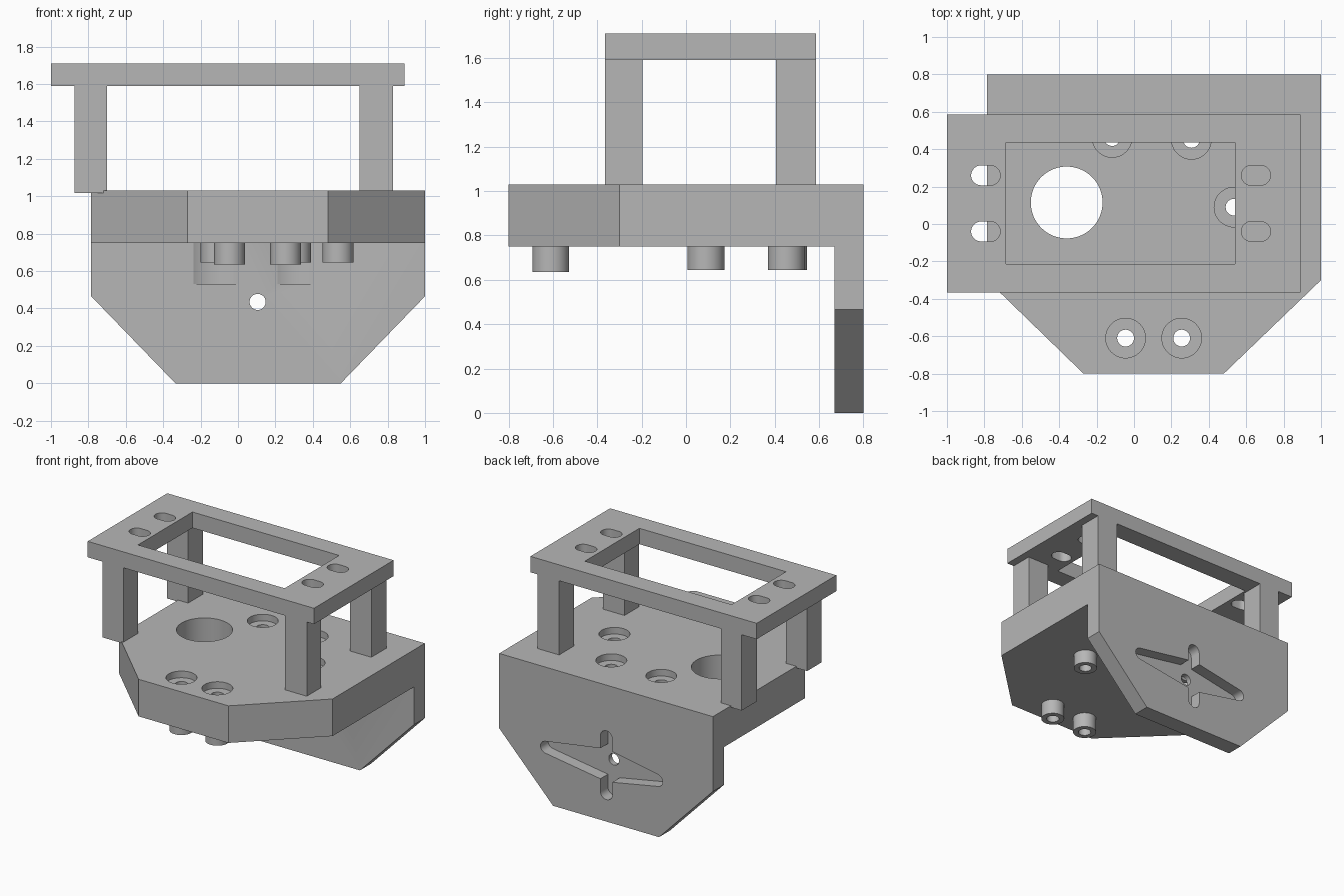
import bpy, bmesh
from math import pi, cos, sin, radians

cube = bpy.data.objects.get("Cube")
if cube:
    bpy.data.objects.remove(cube, do_unlink=True)

grey = bpy.data.materials.new("plain_grey")
grey.use_nodes = True
colour = (0.47, 0.47, 0.47, 1)
grey.diffuse_color = colour
grey.node_tree.nodes["Principled BSDF"].inputs["Base Color"].default_value = colour


def prism(name, outline, low, high, axis="z"):
    """Extrude a 2D outline along z (outline in x, y) or y (outline in x, z)."""
    place = (lambda u, v, w: (u, v, w)) if axis == "z" else (lambda u, v, w: (u, w, v))
    bm = bmesh.new()
    rings = [[bm.verts.new(place(u, v, w)) for u, v in outline] for w in (low, high)]
    for ring in rings:
        bm.faces.new(ring)
    count = len(outline)
    for i in range(count):
        j = (i + 1) % count
        bm.faces.new((rings[0][i], rings[0][j], rings[1][j], rings[1][i]))
    bmesh.ops.recalc_face_normals(bm, faces=bm.faces)
    mesh = bpy.data.meshes.new(name)
    bm.to_mesh(mesh)
    bm.free()
    mesh.materials.append(grey)
    obj = bpy.data.objects.new(name, mesh)
    bpy.context.collection.objects.link(obj)
    return obj


def arc(u, v, r, start, end, steps):
    angles = [radians(start + (end - start) * i / steps) for i in range(steps + 1)]
    return [(u + r * cos(a), v + r * sin(a)) for a in angles]


def circle(u, v, r, steps=48):
    return arc(u, v, r, 0, 360, steps)[:-1]


def box(u0, u1, v0, v1):
    return [(u0, v0), (u1, v0), (u1, v1), (u0, v1)]


def cut(obj, outline, low, high, axis="z"):
    """Subtract a prism and bake the result."""
    cutter = prism("cutter", outline, low, high, axis)
    cutter.hide_render = True
    mod = obj.modifiers.new("cut", "BOOLEAN")
    mod.operation, mod.solver, mod.object = "DIFFERENCE", "EXACT", cutter
    graph = bpy.context.evaluated_depsgraph_get()
    baked = bpy.data.meshes.new_from_object(obj.evaluated_get(graph))
    obj.modifiers.clear()
    obj.data = baked
    bpy.data.objects.remove(cutter, do_unlink=True)


def smooth(obj):
    for face in obj.data.polygons:
        face.use_smooth = True
    obj.data.set_sharp_from_angle(angle=radians(30))


SLAB_LOW, SLAB_TOP = 0.75, 1.03
LEFT, RIGHT, BACK = -0.785, 1.0, 0.8
bosses = [(-0.045, -0.61, 0.635), (0.255, -0.61, 0.635), (0.535, 0.09, 0.645),
          (-0.117, 0.4625, 0.645), (0.307, 0.4525, 0.645)]

# Base slab with chamfered front corners, large cable hole and screw holes
slab = prism("base_slab", [(-0.27, -0.8), (0.48, -0.8), (RIGHT, -0.3), (RIGHT, BACK),
                           (LEFT, BACK), (LEFT, -0.3)], SLAB_LOW, SLAB_TOP)
cut(slab, circle(-0.36, 0.115, 0.192, 64), 0.5, 1.3)
for x, y, low in bosses:
    cut(slab, circle(x, y, 0.106), SLAB_TOP - 0.05, 1.3)
    cut(slab, circle(x, y, 0.045, 32), 0.5, 1.3)
smooth(slab)

# Hollow screw bosses under the slab
for x, y, low in bosses:
    boss = prism("screw_boss", circle(x, y, 0.083), low, SLAB_LOW)
    cut(boss, circle(x, y, 0.045, 32), 0.5, 1.3)
    smooth(boss)

# Back plate with chamfered lower corners
plate = prism("back_plate", [(-0.335, 0), (0.55, 0), (RIGHT, 0.465), (RIGHT, SLAB_LOW),
                             (LEFT, SLAB_LOW), (LEFT, 0.465)], 0.67, BACK, "y")
# Clearance scoops next to the rear bosses
for x, y, low in bosses[3:]:
    cut(plate, circle(x, y, 0.24, 96), 0.53, 0.9)
# Cross-shaped pocket on the back: tapered wide arm, narrow upright arm
hub_x, hub_z, floor = 0.105, 0.425, 0.71
wide_arm = (arc(0.61, hub_z, 0.045, -80, 80, 10) + [(hub_x + 0.05, hub_z + 0.115),
            (hub_x - 0.05, hub_z + 0.115)] + arc(-0.32, hub_z, 0.045, 100, 260, 10)
            + [(hub_x - 0.05, hub_z - 0.115), (hub_x + 0.05, hub_z - 0.115)])
upright_arm = (arc(hub_x, hub_z + 0.21, 0.05, 0, 180, 12)
               + arc(hub_x, hub_z - 0.21, 0.05, 180, 360, 12))
cut(plate, wide_arm, floor, 0.9, "y")
cut(plate, upright_arm, floor, 0.9, "y")
cut(plate, circle(hub_x, 0.435, 0.043, 32), 0.5, 0.9, "y")
smooth(plate)

# Top frame with rectangular opening and four slots
FRAME_LOW = 1.59
frame = prism("top_frame", box(-1, 0.89, -0.365, 0.585), FRAME_LOW, 1.71)
cut(frame, box(-0.685, 0.54, -0.215, 0.435), 1.5, 1.8)
for x in (-0.793, 0.652):
    for y in (-0.04, 0.26):
        slot = (arc(x + 0.025, y, 0.053, -90, 90, 16)
                + arc(x - 0.025, y, 0.053, 90, 270, 16))
        cut(frame, slot, 1.5, 1.8)
smooth(frame)

# Four legs; the overhanging pair reaches slightly into the slab
for side, x0, x1, low in (("right", -0.875, -0.7, 1.018), ("left", 0.65, 0.83, SLAB_TOP)):
    for end, y0, y1 in (("front", -0.365, -0.195), ("rear", 0.405, 0.585)):
        prism(f"{end}_{side}_leg", box(x0, x1, y0, y1), low, FRAME_LOW)
